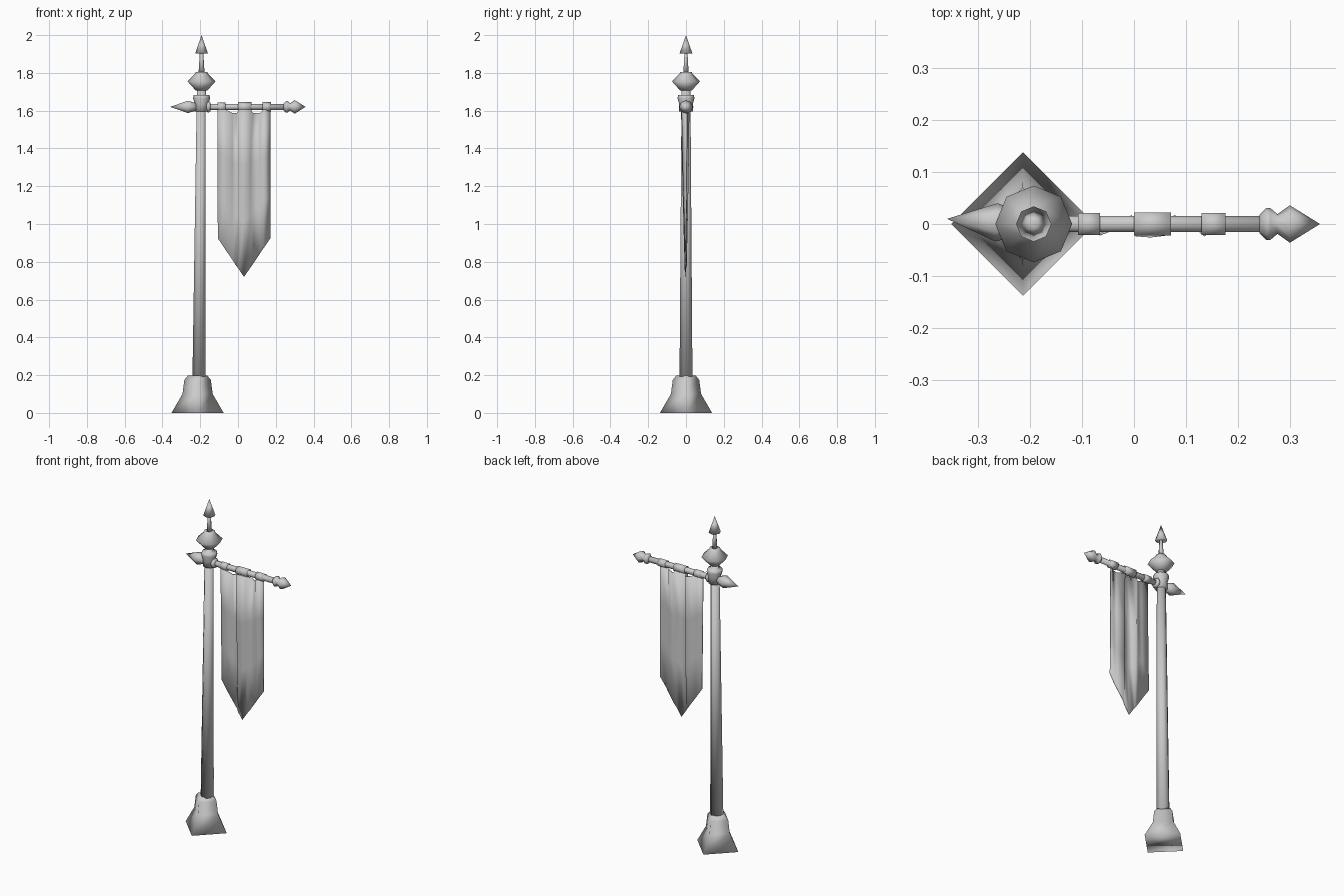
import bpy, bmesh, math
from mathutils import Vector

cube = bpy.data.objects.get("Cube")
if cube:
    bpy.data.objects.remove(cube, do_unlink=True)

GREY = (0.6, 0.6, 0.6, 1)
mat = bpy.data.materials.new("plain grey")
mat.use_nodes = True
mat.diffuse_color = GREY
bsdf = mat.node_tree.nodes["Principled BSDF"]
bsdf.inputs["Base Color"].default_value = GREY


def finish(name, bm, outward=True):
    if outward:
        bmesh.ops.recalc_face_normals(bm, faces=bm.faces)
    mesh = bpy.data.meshes.new(name)
    bm.to_mesh(mesh)
    bm.free()
    mesh.materials.append(mat)
    mesh.shade_smooth()
    obj = bpy.data.objects.new(name, mesh)
    bpy.context.collection.objects.link(obj)
    return obj


def turned(name, start, end, profile, sides=8, phase=0.0):
    """Sweep (distance, radius) pairs round the line from start to end."""
    start, end = Vector(start), Vector(end)
    turn = (end - start).to_track_quat('Z', 'Y')
    bm = bmesh.new()
    rings = []
    for dist, radius in profile:
        count = sides if radius > 0 else 1
        ring = []
        for i in range(count):
            a = 2 * math.pi * i / sides + phase
            p = Vector((radius * math.cos(a), radius * math.sin(a), dist))
            ring.append(bm.verts.new(start + turn @ p))
        rings.append(ring)
    for low, high in zip(rings, rings[1:]):
        for i in range(sides):
            j = (i + 1) % sides
            if len(high) == 1:
                bm.faces.new((low[i], low[j], high[0]))
            else:
                bm.faces.new((low[i], low[j], high[j], high[i]))
    for ring in (rings[0], rings[-1]):
        if len(ring) > 1:
            bm.faces.new(ring)
    return finish(name, bm)


# Diamond-plan foot
turned("base", (-0.214, 0, 0), (-0.214, 0, 1),
       [(0, 0.138), (0.1, 0.08), (0.175, 0.07), (0.197, 0.052)], 4)

# Slightly leaning, tapered pole
turned("pole", (-0.207, 0, 0.19), (-0.195, 0, 1.62),
       [(0, 0.037), (1.43, 0.026)], 8, math.pi / 8)

# Collar, gem and spear on the pole top
TOP = (-0.193, 0, 0)
UP = (-0.193, 0, 1)
turned("collar", TOP, UP,
       [(1.595, 0.036), (1.635, 0.036), (1.665, 0.045), (1.682, 0.042),
        (1.684, 0.024), (1.72, 0.024)])
turned("gem", TOP, UP,
       [(1.706, 0.03), (1.755, 0.074), (1.795, 0.034), (1.806, 0.03)])
turned("spear_shaft", TOP, UP, [(1.8, 0.016), (1.91, 0.009)], 6)
turned("spear_head", TOP, UP, [(1.902, 0.034), (2.0, 0)])

# Crossbar with its finials
BAR_Z = 1.62
BAR = (0, 0, BAR_Z)
EAST = (1, 0, BAR_Z)
turned("crossbar", BAR, EAST, [(-0.24, 0.017), (0.255, 0.017)], 8, math.pi / 8)
turned("bar_sleeve", BAR, EAST,
       [(-0.168, 0.024), (-0.157, 0.031), (-0.145, 0.022)])
turned("left_finial", BAR, EAST,
       [(0.242, 0.018), (0.255, 0.031), (0.262, 0.031), (0.276, 0.019),
        (0.3, 0.036), (0.358, 0)])
turned("right_finial", (-0.22, 0, BAR_Z), (-0.36, 0.01, BAR_Z),
       [(0, 0.022), (0.045, 0.037), (0.14, 0)], 6)

# Cloth loops over the bar
for name, x0, x1, r in (("loop_right", -0.108, -0.065, 0.024),
                        ("loop_middle", 0.0, 0.071, 0.026),
                        ("loop_left", 0.13, 0.176, 0.025)):
    turned(name, BAR, EAST, [(x0, r), (x1, r)], 6, math.pi / 6)

# Folded pointed banner: (x, depth of fold at the top)
folds = [(-0.107, -0.012), (-0.065, -0.02), (-0.03, -0.006), (-0.005, 0.016),
         (0.004, -0.022), (0.032, -0.024), (0.066, -0.02), (0.078, 0.016),
         (0.12, -0.008), (0.135, -0.022), (0.172, 0.006)]
fade = [1.0, 0.8, 0.5, 0.15]
bm = bmesh.new()
rows = []
for k, strength in enumerate(fade):
    row = []
    for x, y in folds:
        in_loop = x <= -0.06 or 0 < x < 0.07 or x > 0.125
        top = 1.605 if in_loop else 1.588
        bottom = 0.72 + 1.47 * abs(x - 0.032)
        z = top + (bottom - top) * k / (len(fade) - 1)
        row.append(bm.verts.new((x, y * strength, z)))
    rows.append(row)
for high, low in zip(rows, rows[1:]):
    for i in range(len(folds) - 1):
        bm.faces.new((low[i], low[i + 1], high[i + 1], high[i]))
banner = finish("banner", bm, outward=False)
thick = banner.modifiers.new("cloth thickness", 'SOLIDIFY')
thick.thickness = 0.004
thick.offset = 0
